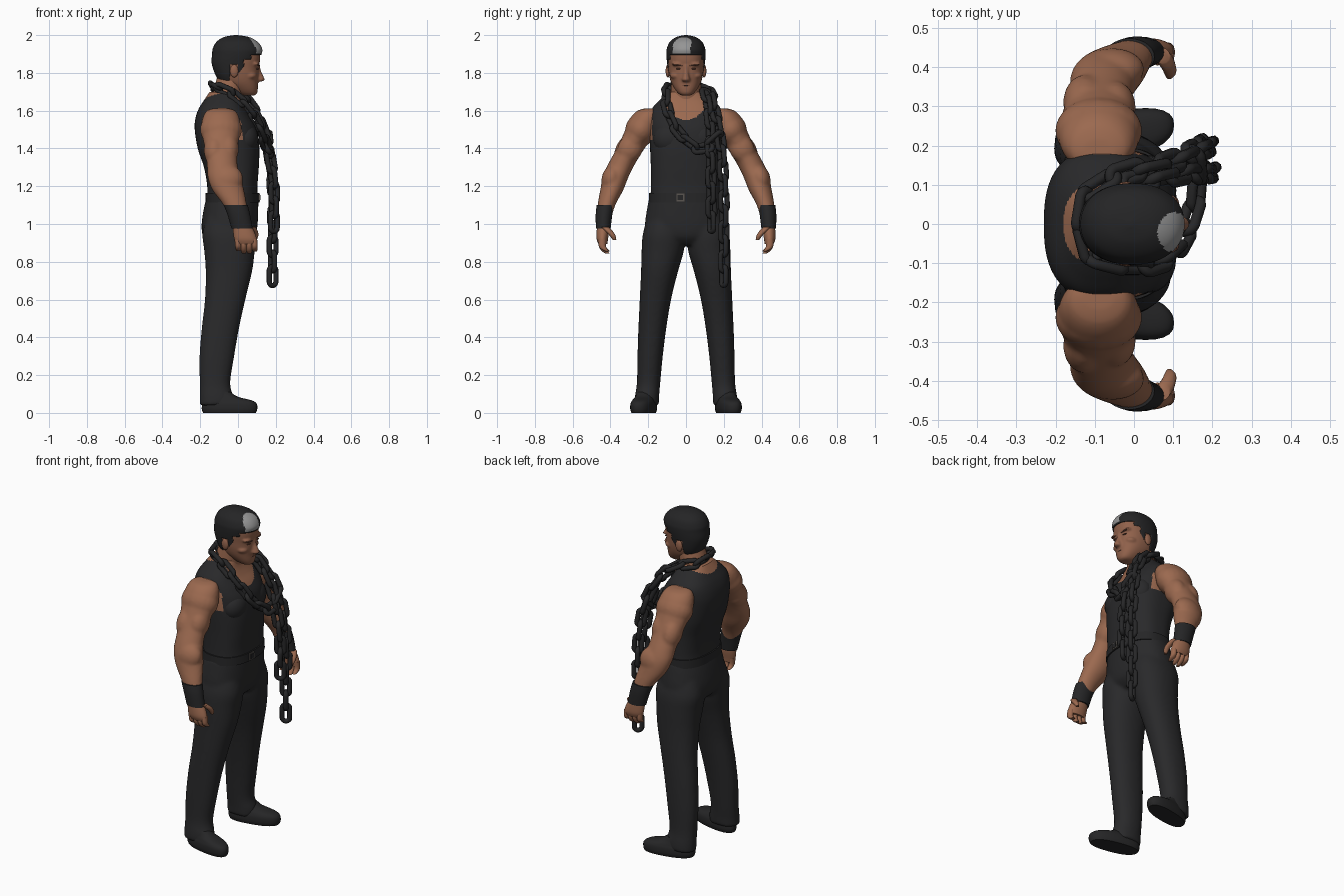
import bpy, bmesh, math
from mathutils import Vector, Matrix


def mat(name, rgb):
    m = bpy.data.materials.new(name)
    m.diffuse_color = (*rgb, 1)
    return m


SKIN = mat("skin", (0.33, 0.142, 0.079))
FACE = mat("face_skin", (0.28, 0.12, 0.07))
SHADE = mat("dark_skin", (0.12, 0.05, 0.033))
CLOTH = mat("black_cloth", (0.022, 0.022, 0.0235))
SHOE = mat("black_leather", (0.019, 0.019, 0.02))
HAIR = mat("black_hair", (0.018, 0.018, 0.019))
GREY = mat("grey_hair", (0.30, 0.30, 0.30))
IRON = mat("dark_iron", (0.02, 0.02, 0.021))
METAL = mat("buckle_metal", (0.10, 0.09, 0.08))


def finish(name, bm, mats, rule=None):
    me = bpy.data.meshes.new(name)
    bmesh.ops.recalc_face_normals(bm, faces=bm.faces)
    bm.to_mesh(me)
    bm.free()
    for m in mats:
        me.materials.append(m)
    if rule:
        for p in me.polygons:
            p.material_index = rule(p.center)
    me.shade_smooth()
    me.set_sharp_from_angle(angle=math.radians(50))
    ob = bpy.data.objects.new(name, me)
    bpy.context.collection.objects.link(ob)
    return ob


def spline(pts, sub):
    """Smooth interpolation through tuples of any length."""
    out = []
    for i in range(len(pts) - 1):
        a, b, c, d = (pts[max(0, min(len(pts) - 1, i + k))] for k in (-1, 0, 1, 2))
        for j in range(sub):
            t = j / sub
            out.append([0.5 * (2 * q + (r - p) * t + (2 * p - 5 * q + 4 * r - s) * t * t
                               + (3 * q - p - 3 * r + s) * t ** 3)
                        for p, q, r, s in zip(a, b, c, d)])
    return out + [list(pts[-1])]


def loft(name, secs, mats, s=1, n=28, sub=4, power=2.0, rule=None, skip=None):
    """Horizontal rings: (x, y, z, x radius, y radius)."""
    bm, rings = bmesh.new(), []
    for x, y, z, rx, ry in spline(secs, sub):
        ring = []
        for k in range(n):
            a = 2 * math.pi * k / n
            c, d = math.cos(a), math.sin(a)
            e = 2 / power
            ring.append(bm.verts.new((x + rx * math.copysign(abs(c) ** e, c),
                                      s * (y + ry * math.copysign(abs(d) ** e, d)), z)))
        rings.append(ring)
    for r0, r1 in zip(rings, rings[1:]):
        for k in range(n):
            bm.faces.new((r0[k], r0[(k + 1) % n], r1[(k + 1) % n], r1[k]))
    bm.faces.new(rings[0])
    bm.faces.new(rings[-1])
    if skip:
        bmesh.ops.delete(bm, geom=[f for f in bm.faces if skip(f.calc_center_median())],
                         context='FACES')
    return finish(name, bm, mats, rule)


def blob(name, pos, size, m, tilt=0):
    bm = bmesh.new()
    bmesh.ops.create_uvsphere(bm, u_segments=20, v_segments=12, radius=1,
                              matrix=Matrix.Translation(pos) @ Matrix.Rotation(tilt, 4, 'X')
                              @ Matrix.Diagonal((*size, 1)))
    return finish(name, bm, [m])


def fuse(name, parts, m, voxel, smooth):
    """Blend overlapping closed parts into one smooth skin."""
    bm = bmesh.new()
    for p in parts:
        bm.from_mesh(p.data)
        bpy.data.objects.remove(p)
    ob = finish(name, bm, [m])
    r = ob.modifiers.new("blend", 'REMESH')
    r.mode, r.voxel_size, r.use_smooth_shade = 'VOXEL', voxel, True
    k = ob.modifiers.new("soften", 'SMOOTH')
    k.factor, k.iterations = .5, smooth


# Torso with sleeveless shirt; skin shows at neckline and armholes
def shirt_rule(c):
    if abs(c.y) > 0.178 and c.z > 1.44:
        return 1
    low = 1.55 + 6 * c.y ** 2 if c.x > -0.05 else 1.655 + 3 * c.y ** 2
    return 1 if abs(c.y) < 0.1 and c.z > low else 0


loft("torso", [(-.03, 0, 1.12, .135, .188), (-.03, 0, 1.20, .133, .186), (-.035, 0, 1.30, .145, .186),
               (-.05, 0, 1.40, .163, .190), (-.063, 0, 1.50, .166, .192), (-.075, 0, 1.56, .150, .192),
               (-.083, 0, 1.61, .125, .180), (-.08, 0, 1.655, .10, .14), (-.07, 0, 1.70, .08, .09)],
     [CLOTH, SKIN], n=120, sub=12, power=2.6, rule=shirt_rule)
for s in (1, -1):
    blob("chest_muscle", (.04, s * .085, 1.45), (.068, .09, .085), CLOTH)
loft("neck", [(-.07, 0, 1.58, .085, .10), (-.063, 0, 1.65, .08, .086), (-.048, 0, 1.72, .078, .08),
              (-.03, 0, 1.78, .08, .075)], [SKIN])

# Belt and buckle
loft("belt", [(-.03, 0, 1.115, .143, .197), (-.03, 0, 1.165, .141, .195)], [SHOE], n=48, sub=1, power=2.4)
for w, h, x, m in ((.042, .042, .112, METAL), (.028, .028, .114, SHOE)):
    bm = bmesh.new()
    bmesh.ops.create_cube(bm, size=1, matrix=Matrix.Translation((x, -.03, 1.14))
                          @ Matrix.Diagonal((.008, w, h, 1)))
    finish("buckle", bm, [m])

# Trousers blended from hips and legs
trousers = [loft("hips", [(-.03, 0, 1.14, .138, .195), (-.038, 0, 1.07, .145, .208),
                          (-.045, 0, .99, .148, .218), (-.047, 0, .93, .137, .205),
                          (-.047, 0, .89, .10, .15)], [CLOTH], n=48, power=2.25)]
for s in (1, -1):
    trousers.append(loft("leg", [
        (-.045, .11, 1.04, .12, .09), (-.046, .118, .95, .142, .110), (-.045, .123, .86, .134, .112),
        (-.048, .140, .75, .123, .098), (-.068, .162, .60, .107, .083), (-.093, .178, .45, .099, .074),
        (-.112, .19, .30, .092, .067), (-.122, .198, .16, .081, .062), (-.115, .206, .09, .088, .064),
        (-.115, .208, .04, .088, .065)], [CLOTH], s, n=32, power=2.2))
    # Shoe, toe turned outwards
    shoe = loft("shoe", [(-.045, .212, 0, .140, .056), (-.045, .212, .02, .147, .062),
                         (-.045, .212, .048, .144, .061), (-.054, .212, .066, .128, .055),
                         (-.09, .212, .085, .09, .048), (-.105, .212, .11, .066, .042)],
                [SHOE], s, power=2.4)
    for v in shoe.data.vertices:
        v.co.y += s * .19 * (v.co.x + .11)
fuse("trousers", trousers, CLOTH, .011, 5)

# Arms, wrist bands and hands
for s in (1, -1):
    fuse("arm", [
        loft("limb", [(-.09, .185, 1.612, .04, .03), (-.09, .195, 1.60, .075, .062),
                      (-.09, .213, 1.56, .098, .083), (-.09, .235, 1.50, .104, .086),
                      (-.09, .27, 1.44, .094, .078), (-.088, .305, 1.38, .084, .073),
                      (-.083, .345, 1.31, .081, .071), (-.073, .372, 1.25, .088, .068),
                      (-.052, .393, 1.18, .084, .061), (-.015, .421, 1.10, .062, .047),
                      (.01, .436, 1.02, .048, .038), (.02, .44, .97, .045, .034)], [SKIN], s),
        blob("shoulder", (-.09, s * .238, 1.50), (.112, .083, .095), SKIN, s * .4),
        blob("biceps", (-.05, s * .295, 1.40), (.055, .066, .085), SKIN, s * .5),
        blob("triceps", (-.125, s * .31, 1.39), (.056, .064, .09), SKIN, s * .5),
        blob("forearm", (-.055, s * .395, 1.24), (.082, .052, .075), SKIN, s * .25)], SKIN, .009, 4)
    loft("wrist_band", [(-.012, .426, 1.10, .064, .047), (.004, .434, 1.05, .06, .044),
                        (.022, .438, .975, .056, .039)], [SHOE], s)
    loft("palm", [(.018, .438, 1.0, .046, .032), (.03, .44, .96, .056, .033),
                  (.04, .443, .92, .06, .03), (.045, .44, .895, .054, .024)], [SKIN], s)
    for i in range(4):
        x, drop = -.002 + .029 * i, (.015, 0, 0, .012)[i]
        loft("finger", [(x, .442, .92, .0165, .02), (x + .003, .443, .885, .016, .019),
                        (x + .004, .432, .86 + drop * .5, .015, .017),
                        (x + .004, .415, .843 + drop, .010, .011)], [SKIN], s, n=12)
    loft("thumb", [(.07, .43, .985, .022, .02), (.085, .41, .965, .019, .02),
                   (.092, .39, .94, .016, .016), (.09, .378, .915, .009, .009)], [SKIN], s, n=12)

# Head blended with nose, chin, brows and cheeks
face = [loft("skull", [(.06, 0, 1.68, .025, .022), (.052, 0, 1.69, .048, .04), (.035, 0, 1.715, .07, .06),
                       (.01, 0, 1.75, .096, .079), (-.002, 0, 1.79, .112, .09), (-.006, 0, 1.83, .117, .094),
                       (-.005, 0, 1.87, .122, .097), (-.004, 0, 1.91, .118, .095), (-.006, 0, 1.95, .095, .08),
                       (-.008, 0, 1.98, .04, .04)], [FACE], n=40, power=2.3),
        loft("nose", [(.11, 0, 1.754, .014, .014), (.114, 0, 1.762, .028, .023), (.112, 0, 1.78, .024, .018),
                      (.108, 0, 1.81, .014, .013), (.107, 0, 1.84, .010, .014)], [FACE], n=16),
        blob("chin", (.078, 0, 1.702), (.026, .032, .02), FACE),
        blob("mouth", (.088, 0, 1.736), (.018, .034, .018), FACE)]
for s in (1, -1):
    face += [blob("brow_ridge", (.093, s * .04, 1.845), (.022, .038, .011), FACE, s * .1),
             blob("cheekbone", (.063, s * .05, 1.785), (.036, .034, .02), FACE)]
    blob("brow", (.107, s * .042, 1.84), (.009, .026, .004), SHADE, s * .12)
    blob("eye", (.1015, s * .04, 1.822), (.008, .014, .004), SHADE)
    blob("ear", (-.02, s * .096, 1.81), (.022, .012, .034), FACE)
fuse("head", face, FACE, .006, 4)
blob("lips", (.098, 0, 1.734), (.009, .025, .004), SHADE)


# Hair shell with hairline and grey forelock
def below_hairline(c):
    line = 1.76 if c.x < -.045 else 1.845 if c.x < 0 else 1.80 if c.x < .03 else 1.87 if c.x < .07 else 1.895
    return c.z < line


hair = loft("hair", [(-.035, 0, 1.745, .06, .07), (-.022, 0, 1.79, .098, .091), (-.016, 0, 1.85, .123, .1),
                     (-.006, 0, 1.90, .131, .104), (-.003, 0, 1.93, .13, .101), (-.005, 0, 1.965, .108, .085),
                     (-.008, 0, 1.99, .065, .05), (-.01, 0, 2.0, .008, .008)], [HAIR, GREY], n=96, sub=10,
            power=2.15, skip=below_hairline,
            rule=lambda c: int(((c.x - .103) / .043) ** 2 + ((c.y + .021) / .05) ** 2 < 1 and c.z > 1.905))
shell = hair.modifiers.new("thickness", 'SOLIDIFY')
shell.thickness, shell.offset = .012, -1


# Chain: links threaded along a path, alternately turned
def add_link(bm, frame, length=.128, width=.07, r=.014, n=20, k=8):
    half, bend = length / 2 - width / 2, width / 2 - r
    rings = []
    for i in range(n):
        a = 2 * math.pi * (i + .5) / n
        out = Vector((math.cos(a), 0, math.sin(a)))
        mid = out * bend + Vector((0, 0, math.copysign(half, out.z)))
        rings.append([bm.verts.new(frame @ (mid + out * r * math.cos(b) + Vector((0, r * math.sin(b), 0))))
                      for b in (2 * math.pi * j / k for j in range(k))])
    for i in range(n):
        p, q = rings[i], rings[(i + 1) % n]
        for j in range(k):
            bm.faces.new((p[j], q[j], q[(j + 1) % k], p[(j + 1) % k]))


def chain(name, pts, pitch=.08):
    """Links are counted from the last point of the path."""
    path = [Vector(p) for p in reversed(spline(pts, 40))]
    bm, run, count = bmesh.new(), pitch, 0
    for a, b in zip(path, path[1:]):
        run += (b - a).length
        if run >= pitch:
            run -= pitch
            t = (b - a).normalized()
            side = t.cross(Vector((1, 0, .02))).normalized()
            rot = Matrix((side, t.cross(side), t)).transposed().to_4x4()
            turn = Matrix.Rotation(math.radians(122 + 90 * (count % 2)), 4, 'Z')
            add_link(bm, Matrix.Translation(a) @ rot @ turn)
            count += 1
    finish(name, bm, [IRON])


chain("long_chain", [(-.135, .0, 1.73), (-.115, .075, 1.72), (-.03, .125, 1.70), (.06, .145, 1.63),
                     (.125, .17, 1.52), (.165, .19, 1.37), (.185, .2, 1.15), (.183, .2, .9), (.183, .2, .724)])
chain("short_chain", [(-.03, .10, 1.71), (.06, .115, 1.64), (.125, .13, 1.52), (.165, .13, 1.38),
                      (.19, .133, 1.2), (.19, .135, 1.01)])
chain("neck_chain", [(-.13, .01, 1.73), (-.10, -.085, 1.72), (-.02, -.105, 1.68), (.06, -.095, 1.60),
                     (.115, -.05, 1.50), (.145, .02, 1.43), (.16, .09, 1.40), (.155, .15, 1.45)])
